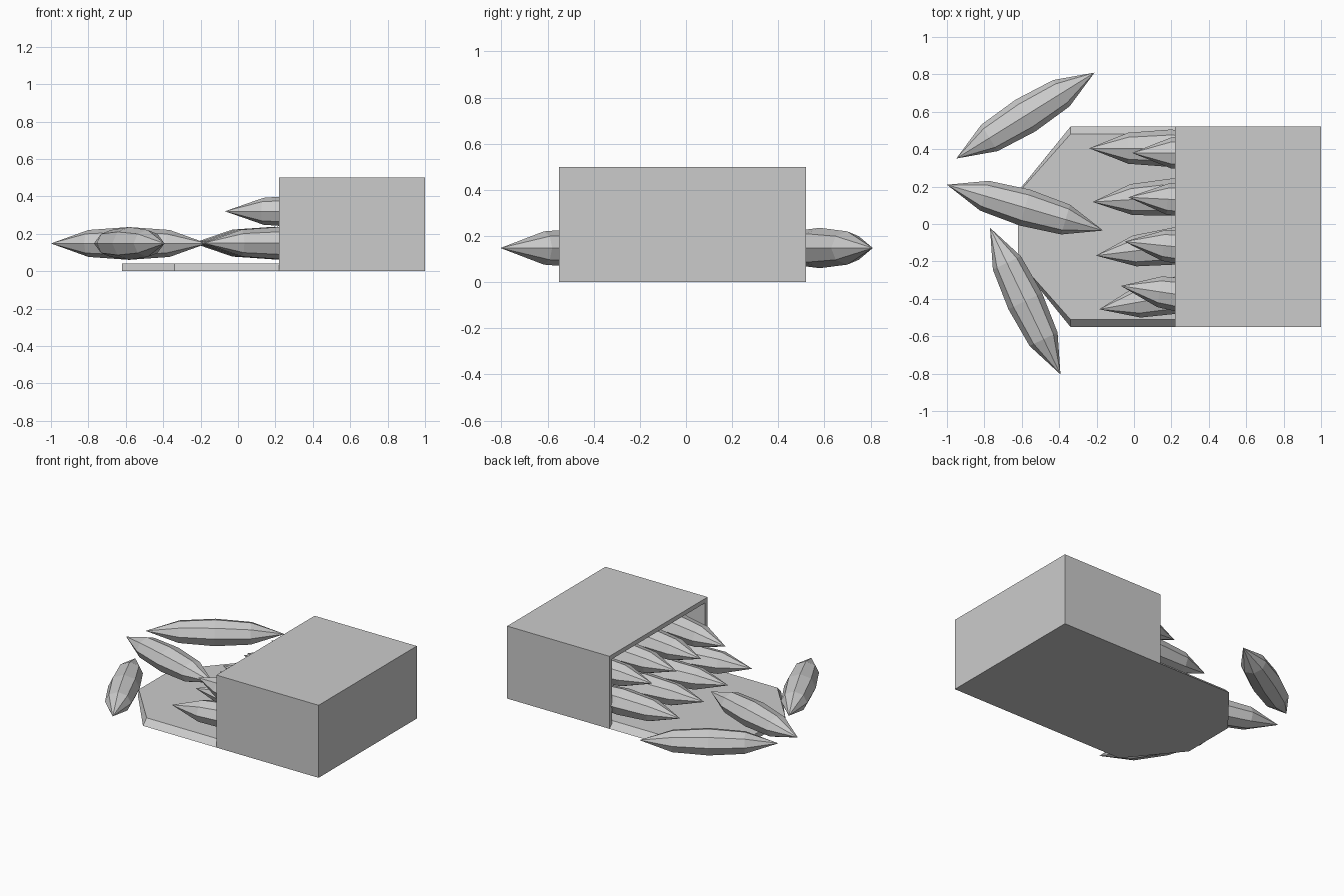
import bpy, bmesh, math
from mathutils import Vector

if "Cube" in bpy.data.objects:
    bpy.data.objects.remove(bpy.data.objects["Cube"])


def make_object(name, bm):
    bmesh.ops.recalc_face_normals(bm, faces=bm.faces)
    me = bpy.data.meshes.new(name)
    bm.to_mesh(me)
    bm.free()
    ob = bpy.data.objects.new(name, me)
    bpy.context.collection.objects.link(ob)
    return ob


CY = -0.015          # centre line of the carton
HALF = 0.535         # half width of the carton

# tray floor: pointed tongue whose long sides slope inwards
bm = bmesh.new()
half_outline = [(1.0, HALF, 0.04), (-0.34, HALF, 0.04), (-0.62, 0.19, 0.01)]
outline = half_outline + [(x, -y, -s) for x, y, s in reversed(half_outline)]
low = [bm.verts.new((x, CY + y, 0)) for x, y, s in outline]
top = [bm.verts.new((x, CY + y - s, 0.04)) for x, y, s in outline]
bm.faces.new(low)
bm.faces.new(top)
for i in range(len(low)):
    j = (i + 1) % len(low)
    bm.faces.new((low[i], low[j], top[j], top[i]))
make_object("tray_floor", bm)

# carton shell: open at the tongue end, thin walls
bm = bmesh.new()
bmesh.ops.create_cube(bm, size=1)
for v in bm.verts:
    v.co = Vector((0.61 + v.co.x * 0.78, CY + v.co.y * 2 * HALF, 0.25 + v.co.z * 0.5))
bm.normal_update()
opening = [f for f in bm.faces if f.normal.x < -0.9 or f.normal.z < -0.9]
bmesh.ops.delete(bm, geom=opening, context='FACES')
# keep the outward orientation of the remaining walls
shell = make_object("carton_shell", bm)
c = Vector((0.61, CY, 0.25))
if sum(p.normal.dot(p.center - c) for p in shell.data.polygons) < 0:
    shell.data.flip_normals()
wall = shell.modifiers.new("wall", 'SOLIDIFY')
wall.thickness = 0.03
wall.offset = -1
wall.use_even_offset = True

# spindle: eight sided, pointed at both ends
LENGTH = 0.87
RINGS = [(0.24, 0.083, 0.072), (0.5, 0.1, 0.0875), (0.76, 0.083, 0.072)]


def spindle(name, tip, angle, z):
    bm = bmesh.new()
    d = Vector((math.cos(angle), math.sin(angle), 0))
    side = Vector((-d.y, d.x, 0))
    start = Vector((tip[0], tip[1], z))
    rings = []
    for t, w, h in RINGS:
        rings.append([bm.verts.new(start + d * LENGTH * t
                                   + side * w * math.cos(k * math.pi / 4)
                                   + Vector((0, 0, h * math.sin(k * math.pi / 4))))
                      for k in range(8)])
    a = bm.verts.new(start)
    b = bm.verts.new(start + d * LENGTH)
    for k in range(8):
        n = (k + 1) % 8
        bm.faces.new((a, rings[0][k], rings[0][n]))
        bm.faces.new((b, rings[2][n], rings[2][k]))
        for r, s in zip(rings, rings[1:]):
            bm.faces.new((r[k], r[n], s[n], s[k]))
    return make_object(name, bm)


# two packed layers inside the carton, each slightly fanned
for i in range(4):
    spindle(f"lower_spindle_{i}", (-0.24 + 0.018 * i, 0.405 - 0.287 * i), 0.06 * i, 0.15)
    spindle(f"upper_spindle_{i}", (-0.01 - 0.02 * i, 0.38 - 0.237 * i), -0.05 * i, 0.32)

# three loose spindles lying around the tongue
loose = [((-0.95, 0.35), (-0.21, 0.81)),
         ((-1.0, 0.21), (-0.165, -0.035)),
         ((-0.77, -0.02), (-0.395, -0.80))]
for i, (p, q) in enumerate(loose):
    spindle(f"loose_spindle_{i}", p, math.atan2(q[1] - p[1], q[0] - p[0]), 0.148)
